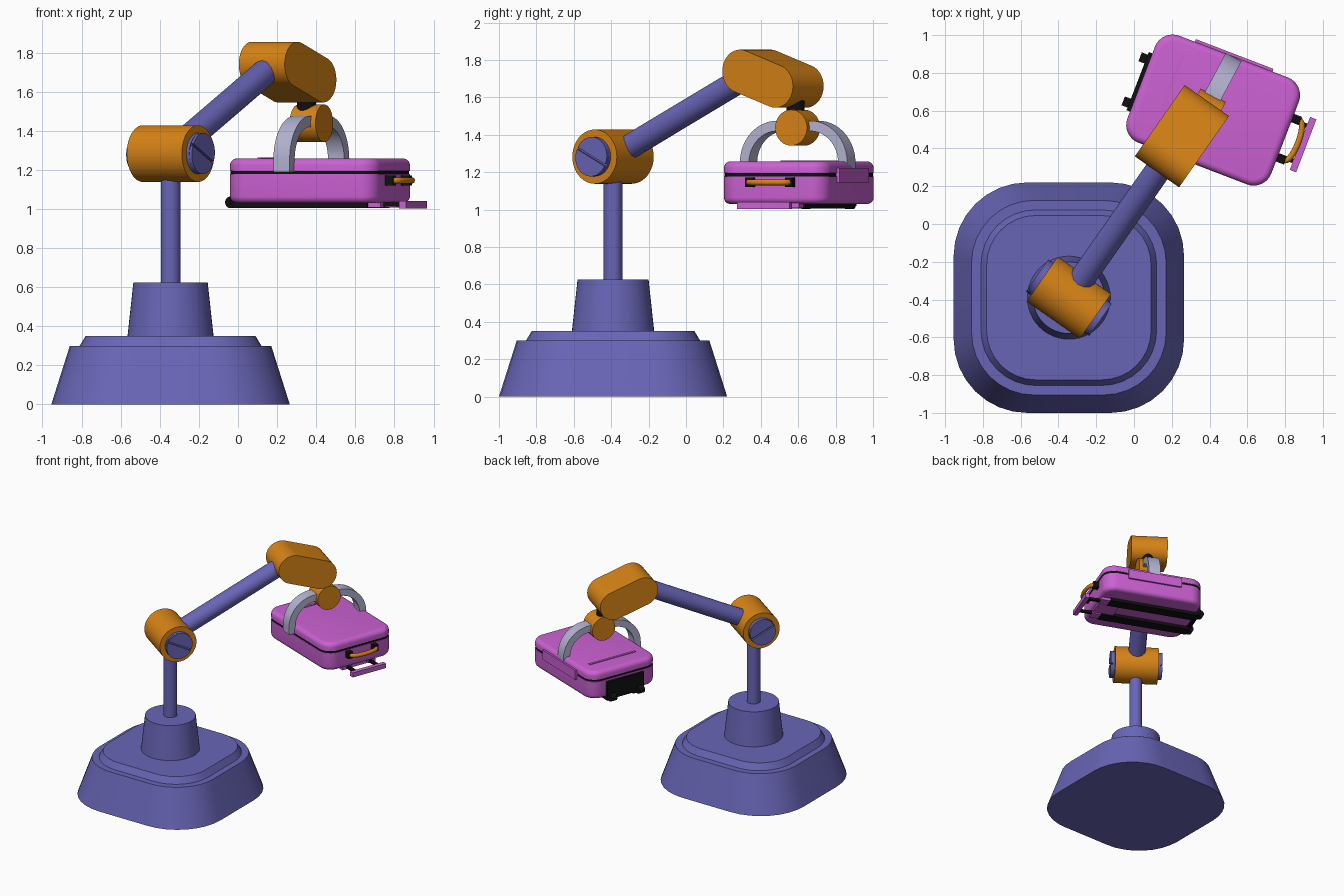
import bpy, bmesh
from math import radians, cos, sin, pi
from mathutils import Matrix, Vector

cube = bpy.data.objects.get("Cube")
if cube:
    bpy.data.objects.remove(cube, do_unlink=True)


def material(name, rgb):
    m = bpy.data.materials.new(name)
    m.use_nodes = True
    m.diffuse_color = (*rgb, 1)
    m.node_tree.nodes["Principled BSDF"].inputs["Base Color"].default_value = (*rgb, 1)
    return m


BLUE = material("slate blue", (0.14, 0.13, 0.47))
ORANGE = material("orange", (0.68, 0.23, 0.008))
PINK = material("orchid pink", (0.60, 0.12, 0.65))
GREY = material("pale grey", (0.45, 0.45, 0.64))
BLACK = material("black", (0.005, 0.005, 0.005))
parts = []


def frame(x, y, z, degrees):
    return Matrix.Translation((x, y, z)) @ Matrix.Rotation(radians(degrees), 4, 'Z')


def finish(bm, name, mat, place):
    bmesh.ops.recalc_face_normals(bm, faces=bm.faces)
    me = bpy.data.meshes.new(name)
    bm.to_mesh(me)
    bm.free()
    me.materials.append(mat)
    ob = bpy.data.objects.new(name, me)
    bpy.context.collection.objects.link(ob)
    ob.matrix_world = place
    parts.append(ob)
    return ob


def arc(cx, cz, r, a0, a1, n=24):
    steps = [radians(a0 + (a1 - a0) * i / n) for i in range(n + 1)]
    return [(cx + r * cos(a), cz + r * sin(a)) for a in steps]


def circle(r, n=48):
    return arc(0, 0, r, 0, 360, n)[:-1]


def loft(name, rings, mat, place):
    """Skin a stack of equal-length 3D rings and cap both ends."""
    bm = bmesh.new()
    rows = [[bm.verts.new(p) for p in ring] for ring in rings]
    n = len(rows[0])
    for a, b in zip(rows, rows[1:]):
        for i in range(n):
            j = (i + 1) % n
            bm.faces.new((a[i], a[j], b[j], b[i]))
    bm.faces.new(rows[0])
    bm.faces.new(rows[-1])
    return finish(bm, name, mat, place)


def slab(name, outline, y0, y1, mat, place):
    """Extrude an outline in local XZ along local Y."""
    return loft(name, [[(x, y, z) for x, z in outline] for y in (y0, y1)], mat, place)


def rounded(hx, hy, r, z):
    pts = []
    for k, (sx, sy) in enumerate([(1, 1), (-1, 1), (-1, -1), (1, -1)]):
        pts += arc(sx * (hx - r), sy * (hy - r), r, 90 * k, 90 * k + 90, 8)
    return [(x, y, z) for x, y in pts]


def rounded_stack(name, levels, mat, place):
    return loft(name, [rounded(*lv) for lv in levels], mat, place)


def turned(name, levels, mat, place):
    return loft(name, [[(x, y, z) for x, y in circle(r)] for r, z in levels], mat, place)


def box(name, lo, hi, mat, place):
    return slab(name, [(lo[0], lo[2]), (hi[0], lo[2]), (hi[0], hi[2]), (lo[0], hi[2])],
                lo[1], hi[1], mat, place)


def tube(name, pts, r, mat, place):
    """Round bar following a path."""
    cu = bpy.data.curves.new(name, 'CURVE')
    cu.dimensions = '3D'
    cu.bevel_depth = r
    cu.bevel_resolution = 4
    cu.use_fill_caps = True
    sp = cu.splines.new('POLY')
    sp.points.add(len(pts) - 1)
    for p, co in zip(sp.points, pts):
        p.co = (*co, 1)
    cu.materials.append(mat)
    ob = bpy.data.objects.new(name, cu)
    bpy.context.collection.objects.link(ob)
    ob.matrix_world = place


# Pedestal
BASE = frame(-0.345, -0.39, 0, 0)
rounded_stack("base_plinth", [(0.61, 0.61, 0.39, 0), (0.515, 0.515, 0.33, 0.3)], BLUE, BASE)
rounded_stack("base_step", [(0.465, 0.465, 0.29, 0.3), (0.435, 0.435, 0.26, 0.35)], BLUE, BASE)
turned("base_collar", [(0.22, 0.35), (0.19, 0.625)], BLUE, BASE)
turned("post", [(0.05, 0.62), (0.05, 1.2)], BLUE, BASE)

# Shoulder joint with slotted end discs
SHOULDER = frame(-0.345, -0.39, 1.283, 55)
slab("shoulder_joint", circle(0.145), -0.172, 0.172, ORANGE, SHOULDER)
for side, label in ((-1, "left"), (1, "right")):
    slab("shoulder_hub_" + label, circle(0.105), side * 0.16, side * 0.19, BLUE, SHOULDER)
    for half in (0, 180):
        outline = [(x, z + 0.006) for x, z in arc(0, 0, 0.1, 0, 180)]
        turn = Matrix.Rotation(radians(half + 27), 4, 'Y')
        slab("slotted_disc_" + label, outline, side * 0.18, side * 0.205, BLUE, SHOULDER @ turn)

# Upper arm and elbow, in the shoulder plane
near, far = Vector((0.928, 0.457)), Vector((1.159, 0.377))
tube("upper_arm", [(0, 0, 0), (near.x, 0, near.y)], 0.068, BLUE, SHOULDER)
tilt = -19
stadium = arc(*near, 0.115, 90 + tilt, 270 + tilt) + arc(*far, 0.115, -90 + tilt, 90 + tilt)
slab("elbow", stadium, -0.143, 0.143, ORANGE, SHOULDER)

# Wrist and gripper
turned("wrist_pin", [(0.048, 1.48), (0.048, 1.62)], BLACK, frame(0.35, 0.585, 0, 0))
GRIP = frame(0.375, 0.597, 0, 62)
slab("gripper_hub", [(x, z + 1.438) for x, z in circle(0.096)], -0.075, 0.075, ORANGE, GRIP)
for s, label in ((1, "back"), (-1, "front")):
    outer = [(0.04, 1.475)] + arc(0.1, 1.25, 0.225, 90, 0) + [(0.325, 1.19)]
    inner = [(0.27, 1.19)] + arc(0.1, 1.25, 0.17, 0, 90) + [(0.04, 1.42)]
    slab("claw_" + label, [(s * x, z) for x, z in outer + inner], -0.047, 0.047, GREY, GRIP)

# Suitcase shell
CASE = frame(0.419, 0.603, 0, -21)
LONG, WIDE, CORNER = 0.408, 0.303, 0.1


def shell(inset, z):
    return (LONG - inset, WIDE - inset, CORNER - inset, z)


def soft_edge(z, direction, r=0.035):
    """Quarter-round edge levels from the side wall to the cap at height z."""
    return [shell(r * (1 - cos(t)), z - direction * r * (1 - sin(t)))
            for t in [pi / 2 * i / 5 for i in range(6)]]


rounded_stack("case_body", soft_edge(1.03, -1)[::-1] + [shell(0, 1.178)], PINK, CASE)
rounded_stack("case_seam", [shell(0.004, 1.178), shell(0.004, 1.195)], BLACK, CASE)
rounded_stack("case_lid", [shell(0, 1.195)] + soft_edge(1.258, 1), PINK, CASE)
box("lid_strip", (-0.265, -0.2, 1.255), (-0.245, 0.215, 1.263), PINK, CASE)
box("side_plate", (-0.22, WIDE - 0.01, 1.144), (0.22, WIDE + 0.015, 1.222), PINK, CASE)

# Carry handle on the case end
for s in (-1, 1):
    box("handle_mount", (0.4, s * 0.115 - 0.02, 1.12), (0.452, s * 0.115 + 0.02, 1.172), BLACK, CASE)
bow = [(0.43 + 0.052 * sin(pi * i / 16) ** 0.6, 0.115 * cos(pi * i / 16), 1.146) for i in range(17)]
tube("carry_handle", bow, 0.016, ORANGE, CASE)

# Trolley frame, pull bar and wheels
for s in (-1, 1):
    box("trolley_rail", (-0.42, s * 0.115 - 0.045, 1.006), (0.32, s * 0.115 + 0.045, 1.04), BLACK, CASE)
    box("pull_rod", (0.3, s * 0.1 - 0.012, 1.013), (0.51, s * 0.1 + 0.012, 1.033), BLACK, CASE)
    box("rail_end", (0.32, s * 0.115 - 0.035, 1.008), (0.39, s * 0.115 + 0.035, 1.04), PINK, CASE)
    slab("wheel", [(x - 0.432, z + 1.034) for x, z in circle(0.03, 24)],
         s * 0.125 - 0.025, s * 0.125 + 0.025, BLACK, CASE)
box("pull_bar", (0.492, -0.15, 1.003), (0.528, 0.15, 1.04), PINK, CASE)
box("rail_bridge", (0.22, -0.07, 1.012), (0.39, 0.07, 1.04), PINK, CASE)
box("wheel_panel", (-0.428, -0.165, 1.02), (-0.4, 0.165, 1.165), BLACK, CASE)

# Smooth round surfaces, keep sharp edges
bpy.ops.object.select_all(action='DESELECT')
for ob in parts:
    ob.select_set(True)
bpy.context.view_layer.objects.active = parts[0]
bpy.ops.object.shade_smooth_by_angle(angle=radians(32))
